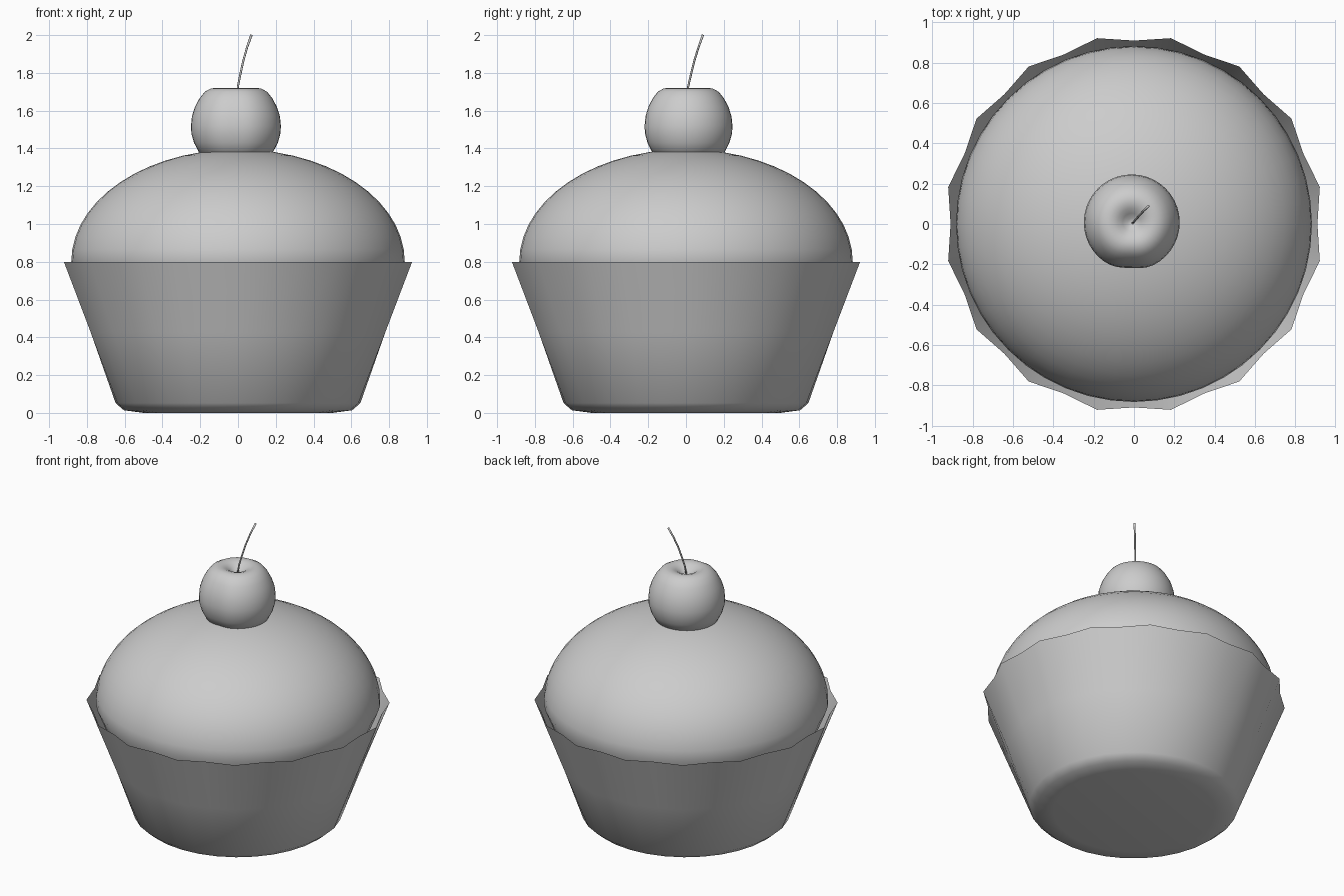
import bpy, bmesh, math
from mathutils import Vector

if "Cube" in bpy.data.objects:
    bpy.data.objects.remove(bpy.data.objects["Cube"])

grey = bpy.data.materials.new("plain grey")
grey.diffuse_color = (0.604, 0.604, 0.604, 1)
grey.use_nodes = True
grey.node_tree.nodes["Principled BSDF"].inputs["Base Color"].default_value = grey.diffuse_color


def lathe(name, profile, segs, radius_fn=None, centre=(0, 0), angle=180):
    """Spin (radius, z) points, bottom to top; radius 0 closes with a pole."""
    bm = bmesh.new()
    rings = []
    for r, z in profile:
        if r == 0:
            rings.append([bm.verts.new((centre[0], centre[1], z))] * segs)
            continue
        ring = []
        for i in range(segs):
            a = 2 * math.pi * i / segs
            rr = radius_fn(r, z, a, i) if radius_fn else r
            ring.append(bm.verts.new((centre[0] + rr * math.cos(a),
                                      centre[1] + rr * math.sin(a), z)))
        rings.append(ring)
    for lo, hi in zip(rings, rings[1:]):
        for i in range(segs):
            j = (i + 1) % segs
            bm.faces.new(list(dict.fromkeys((lo[i], lo[j], hi[j], hi[i]))))
    me = bpy.data.meshes.new(name)
    bm.to_mesh(me)
    bm.free()
    me.materials.append(grey)
    ob = bpy.data.objects.new(name, me)
    bpy.context.collection.objects.link(ob)
    me.shade_smooth()
    return ob


# Fluted paper wrapper, open at the top, flutes fading toward the base
def flute(r, z, a, i):
    return r - (0.03 * z / 0.8 if i % 2 == 0 else 0)


lathe("wrapper", [(0, 0), (0.5, 0.0), (0.605, 0.014), (0.65, 0.052),
                  (0.795, 0.426), (0.94, 0.8)], 32, flute)

# Domed cake top, tucked down into the wrapper
dome = [(0, 0.55), (0.74, 0.55), (0.83, 0.67)]
dome += [(0.883 * math.cos(t), 0.8 + 0.595 * math.sin(t))
         for t in (math.pi / 2 * k / 14 for k in range(14))]
lathe("cake_top", dome + [(0, 1.395)], 48)


# Cherry with a dimple on top and a shallow cleft at the front
def cleft(r, z, a, i):
    d = (a - math.radians(268) + math.pi) % (2 * math.pi) - math.pi
    return r * (1 - 0.05 * math.exp(-(d / 0.3) ** 2))


lathe("cherry", [(0, 1.34), (0.14, 1.345), (0.196, 1.38), (0.222, 1.43),
                 (0.236, 1.48), (0.238, 1.52), (0.233, 1.57), (0.217, 1.62),
                 (0.193, 1.665), (0.165, 1.7), (0.132, 1.718), (0.1, 1.72),
                 (0.07, 1.71), (0.045, 1.692), (0.02, 1.672), (0, 1.668)],
      40, cleft, (-0.011, 0.008))

# Thin curved stem
path = [(-0.008, 0.004, 1.66), (0.0, 0.012, 1.73), (0.012, 0.026, 1.79),
        (0.027, 0.043, 1.86), (0.048, 0.066, 1.935), (0.071, 0.089, 2.0)]
path = [Vector(p) for p in path]
bm = bmesh.new()
rings = []
for k, p in enumerate(path):
    d = (path[min(k + 1, 5)] - path[max(k - 1, 0)]).normalized()
    u = d.cross(Vector((1, -1, 0))).normalized()
    v = d.cross(u)
    rad = 0.0055 if k < 5 else 0.0065
    rings.append([bm.verts.new(p + rad * (u * math.cos(t) + v * math.sin(t)))
                  for t in (math.tau * i / 8 for i in range(8))])
for lo, hi in zip(rings, rings[1:]):
    for i in range(8):
        j = (i + 1) % 8
        bm.faces.new((lo[i], lo[j], hi[j], hi[i]))
bm.faces.new(rings[-1])
bm.faces.new(rings[0][::-1])
bmesh.ops.recalc_face_normals(bm, faces=bm.faces[:])
me = bpy.data.meshes.new("cherry_stem")
bm.to_mesh(me)
bm.free()
me.materials.append(grey)
me.shade_smooth()
stem = bpy.data.objects.new("cherry_stem", me)
bpy.context.collection.objects.link(stem)
